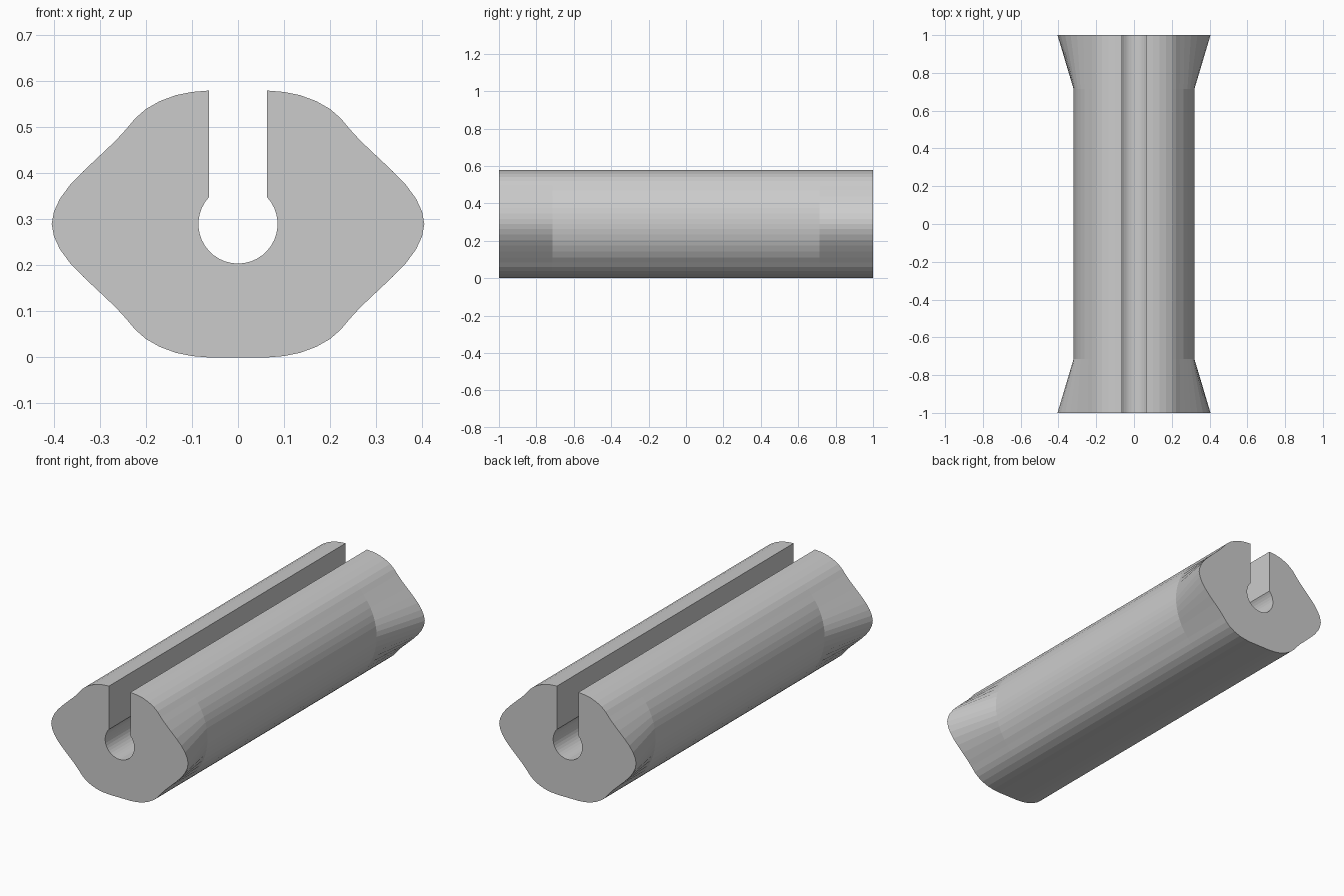
import bpy, bmesh, math

if "Cube" in bpy.data.objects:
    bpy.data.objects.remove(bpy.data.objects["Cube"])

HALF_H = 0.29      # half the body height
SLOT = 0.063       # half slot width
BORE = 0.086       # bore radius
FLARE_Y = 0.715    # where the flared ends begin

grey = bpy.data.materials.new("plain_grey")
grey.use_nodes = True
colour = (0.6, 0.6, 0.6, 1)
grey.diffuse_color = colour
grey.node_tree.nodes["Principled BSDF"].inputs["Base Color"].default_value = colour

# One quadrant of the outline: height above centre, barrel half width, flared half width
QUADRANT = [
    (0.29, SLOT, SLOT), (0.287, 0.1, 0.1), (0.28, 0.135, 0.135),
    (0.267, 0.17, 0.17), (0.25, 0.2, 0.2), (0.23, 0.222, 0.223),
    (0.205, 0.242, 0.244), (0.18, 0.263, 0.267), (0.147, 0.283, 0.302),
    (0.115, 0.298, 0.336), (0.085, 0.308, 0.365), (0.055, 0.315, 0.387),
    (0.027, 0.319, 0.4), (0, 0.32, 0.405),
]


def section(flared):
    """Closed outline: outer right, bottom, outer left, then slot and bore."""
    upper = [((f if flared else b), h) for h, b, f in QUADRANT]
    right = upper + [(x, -h) for x, h in reversed(upper[:-1])]
    outer = right + [(-x, h) for x, h in reversed(right)]
    start = math.pi - math.asin(SLOT / BORE)
    steps = 28
    bore = []
    for i in range(steps + 1):
        a = -start + 2 * start * i / steps
        bore.append((BORE * math.sin(a), -BORE * math.cos(a)))
    return outer + bore


# Slotted body lofted through its four cross-sections
bm = bmesh.new()
rings = []
for y, flared in ((-1, True), (-FLARE_Y, False), (FLARE_Y, False), (1, True)):
    rings.append([bm.verts.new((x, y, z + HALF_H)) for x, z in section(flared)])
for a, b in zip(rings, rings[1:]):
    for i in range(len(a)):
        j = (i + 1) % len(a)
        bm.faces.new((a[i], a[j], b[j], b[i]))

# Flat end caps
bm.faces.new(rings[0])
bm.faces.new(reversed(rings[-1]))
bmesh.ops.recalc_face_normals(bm, faces=bm.faces)

mesh = bpy.data.meshes.new("slotted_body")
bm.to_mesh(mesh)
bm.free()
mesh.materials.append(grey)
body = bpy.data.objects.new("slotted_body", mesh)
bpy.context.collection.objects.link(body)
